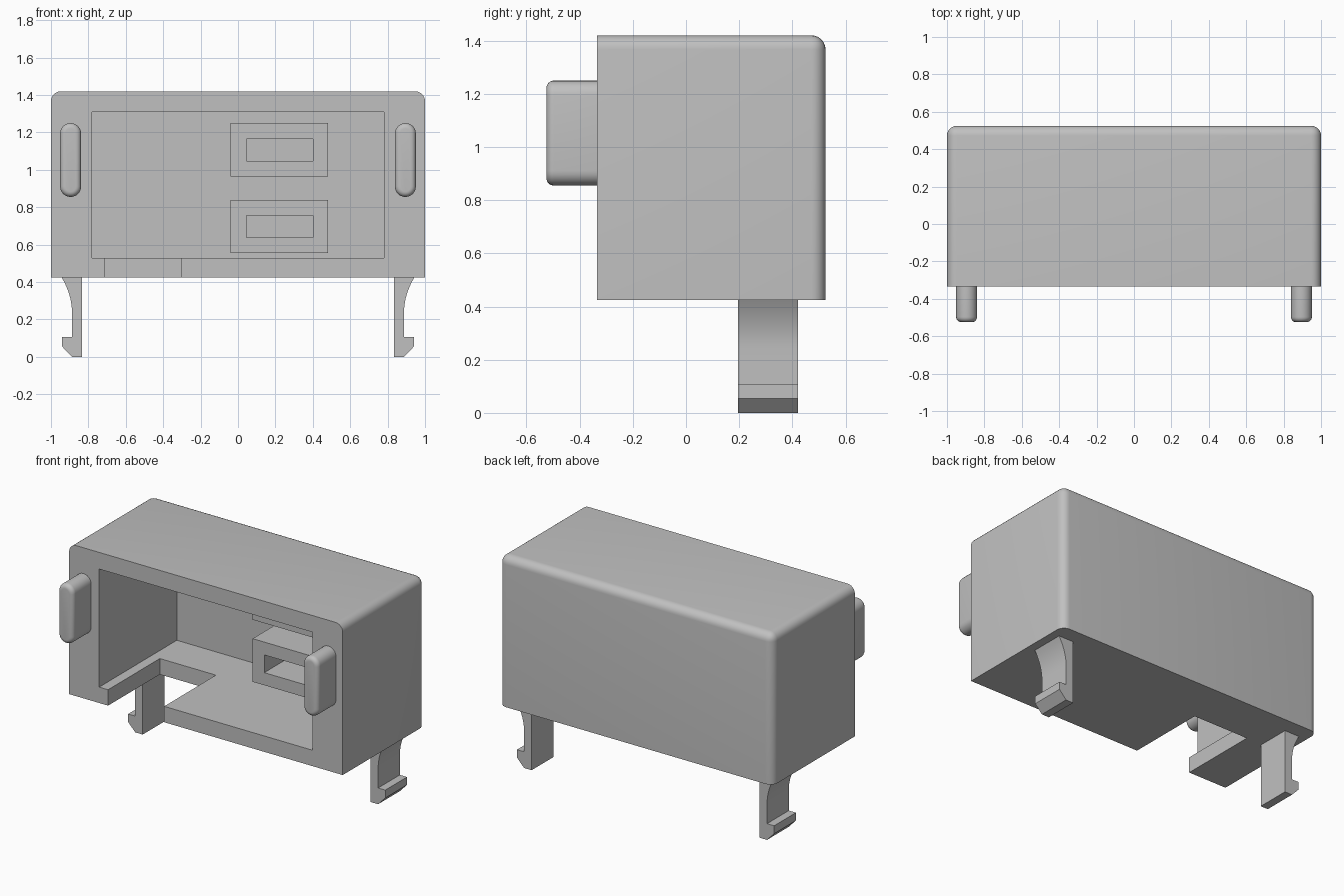
import bpy, bmesh, math
from mathutils import Vector

old = bpy.data.objects.get("Cube")
if old:
    bpy.data.objects.remove(old, do_unlink=True)

grey = bpy.data.materials.new("plain grey")
grey.use_nodes = True
colour = (0.53, 0.53, 0.53, 1)
grey.diffuse_color = colour
grey.node_tree.nodes["Principled BSDF"].inputs["Base Color"].default_value = colour

FRONT, BACK, BASE, TOP = -0.335, 0.525, 0.425, 1.42
CAVITY_BACK = 0.475


def prism(name, outline, y0, y1, radius=0, rounded=None):
    """Extrude an x-z outline along y, rounding the edges that pass a test."""
    bm = bmesh.new()
    face = bm.faces.new([bm.verts.new((x, y0, z)) for x, z in outline])
    ext = bmesh.ops.extrude_face_region(bm, geom=[face])
    moved = [g for g in ext["geom"] if isinstance(g, bmesh.types.BMVert)]
    bmesh.ops.translate(bm, verts=moved, vec=Vector((0, y1 - y0, 0)))
    if rounded:
        edges = [e for e in bm.edges if rounded(*(v.co for v in e.verts))]
        bmesh.ops.bevel(bm, geom=edges, offset=radius, segments=6,
                        profile=0.5, affect='EDGES', clamp_overlap=True)
    bmesh.ops.recalc_face_normals(bm, faces=bm.faces)
    mesh = bpy.data.meshes.new(name)
    bm.to_mesh(mesh)
    bm.free()
    mesh.materials.append(grey)
    obj = bpy.data.objects.new(name, mesh)
    bpy.context.collection.objects.link(obj)
    return obj


def box(name, x0, x1, y0, y1, z0, z1, **kw):
    return prism(name, [(x0, z0), (x1, z0), (x1, z1), (x0, z1)], y0, y1, **kw)


def activate(obj):
    bpy.ops.object.select_all(action='DESELECT')
    obj.select_set(True)
    bpy.context.view_layer.objects.active = obj


def cut(obj, cutter):
    cutter.hide_render = True
    mod = obj.modifiers.new("cut", 'BOOLEAN')
    mod.operation, mod.solver, mod.object = 'DIFFERENCE', 'EXACT', cutter
    activate(obj)
    bpy.ops.object.modifier_apply(modifier=mod.name)
    bpy.data.objects.remove(cutter, do_unlink=True)


def smooth(obj):
    activate(obj)
    bpy.ops.object.shade_smooth_by_angle(angle=math.radians(35))


# Housing: rounded on its top side edges, top back edge and back corners
def housing_edge(a, b):
    mid = (a + b) / 2
    sides = [abs(mid.x) > 0.99, mid.y > BACK - 0.01, mid.z > TOP - 0.01]
    return sum(sides) == 2


housing = box("housing", -1, 1, FRONT, BACK, BASE, TOP,
              radius=0.053, rounded=housing_edge)
cut(housing, box("cavity_cutter", -0.78, 0.78, FRONT - 0.1, CAVITY_BACK, 0.53, 1.31))
cut(housing, box("floor_notch_cutter", -0.715, -0.305, FRONT - 0.1, 0.205, 0.3, 0.6))
smooth(housing)

# Two socket blocks on the inner back wall
for name, z in (("lower_socket", 0.555), ("upper_socket", 0.965)):
    block = box(name, -0.04, 0.48, 0.21, CAVITY_BACK + 0.01, z, z + 0.285)
    cut(block, box("slot_cutter", 0.045, 0.4, 0.1, 0.43, z + 0.083, z + 0.2))

for side, s in (("left", 1), ("right", -1)):
    # Front peg with round ends and a softened tip
    r, low, high = 0.056, 0.855, 1.25
    outline = []
    for start, cz in ((0, high - r), (math.pi, low + r)):
        for i in range(13):
            a = start + math.pi * i / 12
            outline.append((s * 0.895 + r * math.cos(a), cz + r * math.sin(a)))
    tip = FRONT - 0.19
    peg = prism(side + "_peg", outline, tip, FRONT + 0.005, radius=0.028,
                rounded=lambda a, b: max(a.y, b.y) < tip + 0.01)
    smooth(peg)

    # Snap clip with a flared root and a barbed foot
    profile = [(0.833, BASE), (0.833, 0), (0.888, 0), (0.94, 0.055),
               (0.94, 0.107), (0.888, 0.107)]
    for i in range(9):
        t = i / 8
        profile.append((0.888 + 0.055 * t * t, 0.24 + (BASE - 0.24) * t))
    clip = prism(side + "_clip", [(s * x, z) for x, z in profile], 0.195, 0.422)
    smooth(clip)
